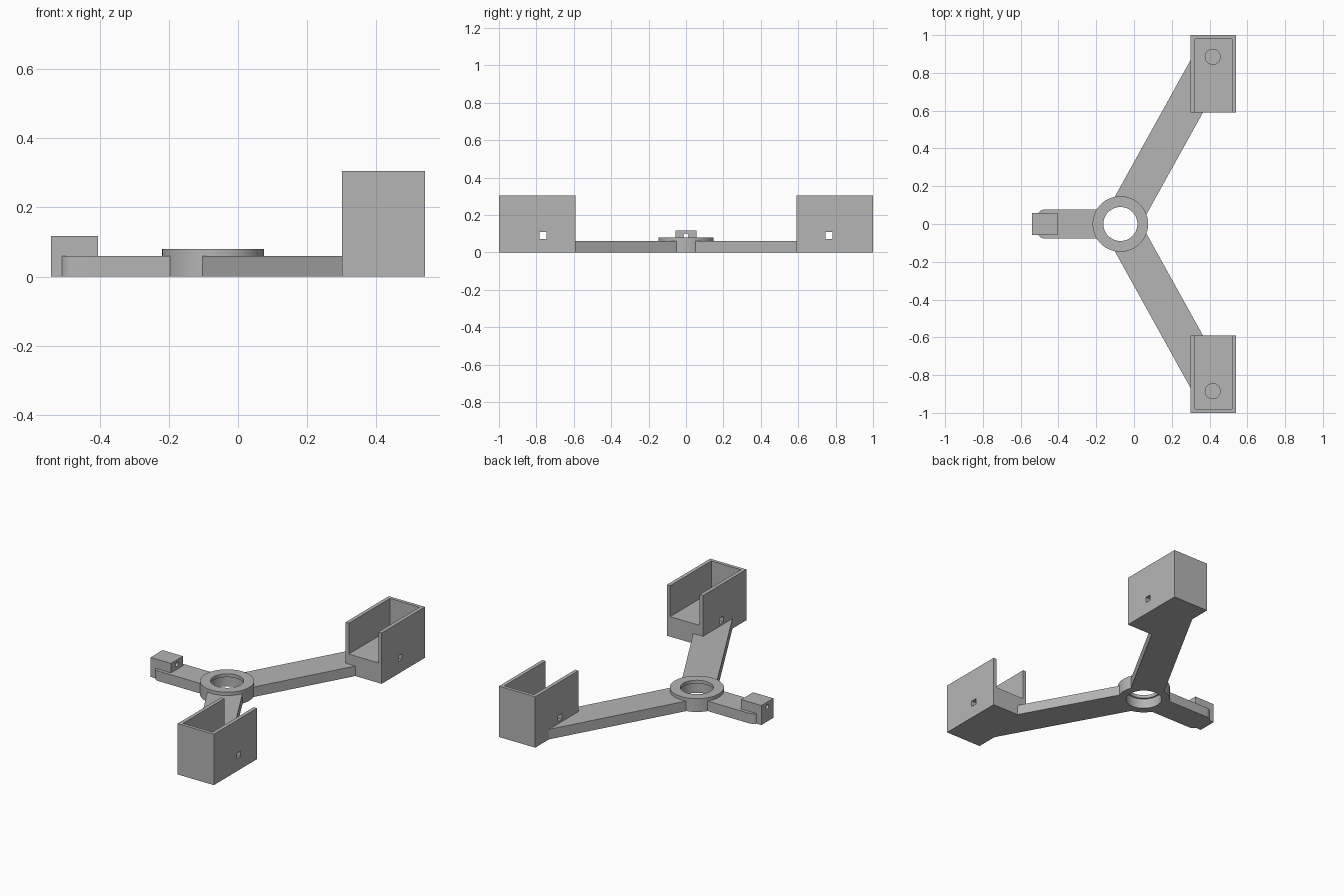
import bpy, bmesh, math
from mathutils import Vector

if "Cube" in bpy.data.objects:
    bpy.data.objects.remove(bpy.data.objects["Cube"])

grey = bpy.data.materials.new("plain_grey")
grey.diffuse_color = (0.46, 0.46, 0.46, 1)
grey.use_nodes = True
grey.node_tree.nodes["Principled BSDF"].inputs["Base Color"].default_value = grey.diffuse_color


def prism(name, pts, z0, z1):
    """Extrude a flat outline between two heights."""
    bm = bmesh.new()
    face = bm.faces.new([bm.verts.new((x, y, z0)) for x, y in pts])
    ext = bmesh.ops.extrude_face_region(bm, geom=[face])["geom"]
    verts = [v for v in ext if isinstance(v, bmesh.types.BMVert)]
    bmesh.ops.translate(bm, vec=(0, 0, z1 - z0), verts=verts)
    bmesh.ops.recalc_face_normals(bm, faces=bm.faces[:])
    mesh = bpy.data.meshes.new(name)
    bm.to_mesh(mesh)
    bm.free()
    mesh.materials.append(grey)
    ob = bpy.data.objects.new(name, mesh)
    bpy.context.collection.objects.link(ob)
    return ob


def block(name, x0, x1, y0, y1, z0, z1):
    return prism(name, [(x0, y0), (x1, y0), (x1, y1), (x0, y1)], z0, z1)


def arc(cx, cy, r, a0, a1, n):
    return [(cx + r * math.cos(math.radians(a0 + (a1 - a0) * i / n)),
             cy + r * math.sin(math.radians(a0 + (a1 - a0) * i / n)))
            for i in range(n + 1)]


def disc(name, cx, cy, r, z0, z1, n=64):
    return prism(name, arc(cx, cy, r, 0, 360, n)[:-1], z0, z1)


def activate(ob):
    bpy.ops.object.select_all(action='DESELECT')
    ob.select_set(True)
    bpy.context.view_layer.objects.active = ob


def cut(ob, *cutters):
    """Subtract each cutter and discard it."""
    for c in cutters:
        mod = ob.modifiers.new("cut", 'BOOLEAN')
        mod.operation, mod.solver, mod.object = 'DIFFERENCE', 'EXACT', c
        activate(ob)
        bpy.ops.object.modifier_apply(modifier=mod.name)
        bpy.data.objects.remove(c)


def smooth(ob):
    activate(ob)
    bpy.ops.object.shade_smooth_by_angle(angle=math.radians(30))


HX, HR = -0.072, 0.147      # hub centre and radius
ARM_Z = 0.06                # arm thickness

# Central ring with a stepped bore
hub = disc("hub_ring", HX, 0, HR, 0, 0.08, 96)
cut(hub, disc("bore", HX, 0, 0.09, -0.1, 0.2),
    disc("counterbore", HX, 0, 0.1, -0.1, ARM_Z))
smooth(hub)

# Two long arms, each ending at an open-topped holder
d = Vector((math.cos(math.radians(61)), math.sin(math.radians(61))))
n = Vector((-d.y, d.x))
c, hw = Vector((HX, 0)), 0.096
BX0, BX1, BY0, BY1 = 0.30, 0.54, 0.59, 1.0
for side, s in (("front", -1), ("back", 1)):
    a, b = c + n * hw, c - n * hw
    outline = [a + d * 0.106, a + d * ((BX0 - a.x) / d.x), Vector((BX0, BY0)),
               b + d * ((BY0 - b.y) / d.y), b + d * 0.106]
    prism(side + "_arm", [(p.x, s * p.y) for p in outline], 0, ARM_Z)

    holder = block(side + "_holder", BX0, BX1, s * BY0, s * BY1, 0, 0.305)
    cut(holder,
        block("cavity", 0.322, 0.518, s * 0.5, s * 0.98, 0.12, 0.5),
        block("pin_slot", 0.2, 0.7, s * 0.747, s * 0.783, 0.073, 0.108),
        disc("floor_recess", 0.417, s * 0.885, 0.04, 0.06, 0.2, 32))
    smooth(holder)

# Short arm with rounded outer corners
AW, AR, AX = 0.077, 0.047, -0.517
short = [(-0.19, -AW), (-0.19, AW)]
short += arc(AX + AR, AW - AR, AR, 90, 180, 10)
short += arc(AX + AR, -AW + AR, AR, 180, 270, 10)
smooth(prism("short_arm", short, 0, ARM_Z))

# Small end block with a round hole along its length
end = block("end_block", -0.54, -0.405, -0.057, 0.057, 0, 0.117)
rod = disc("end_hole", 0, 0, 0.013, -0.2, 0.2, 24)
rod.rotation_euler = (0, math.pi / 2, 0)
rod.location = (-0.47, 0, 0.089)
bpy.context.view_layer.update()
cut(end, rod)
smooth(end)
